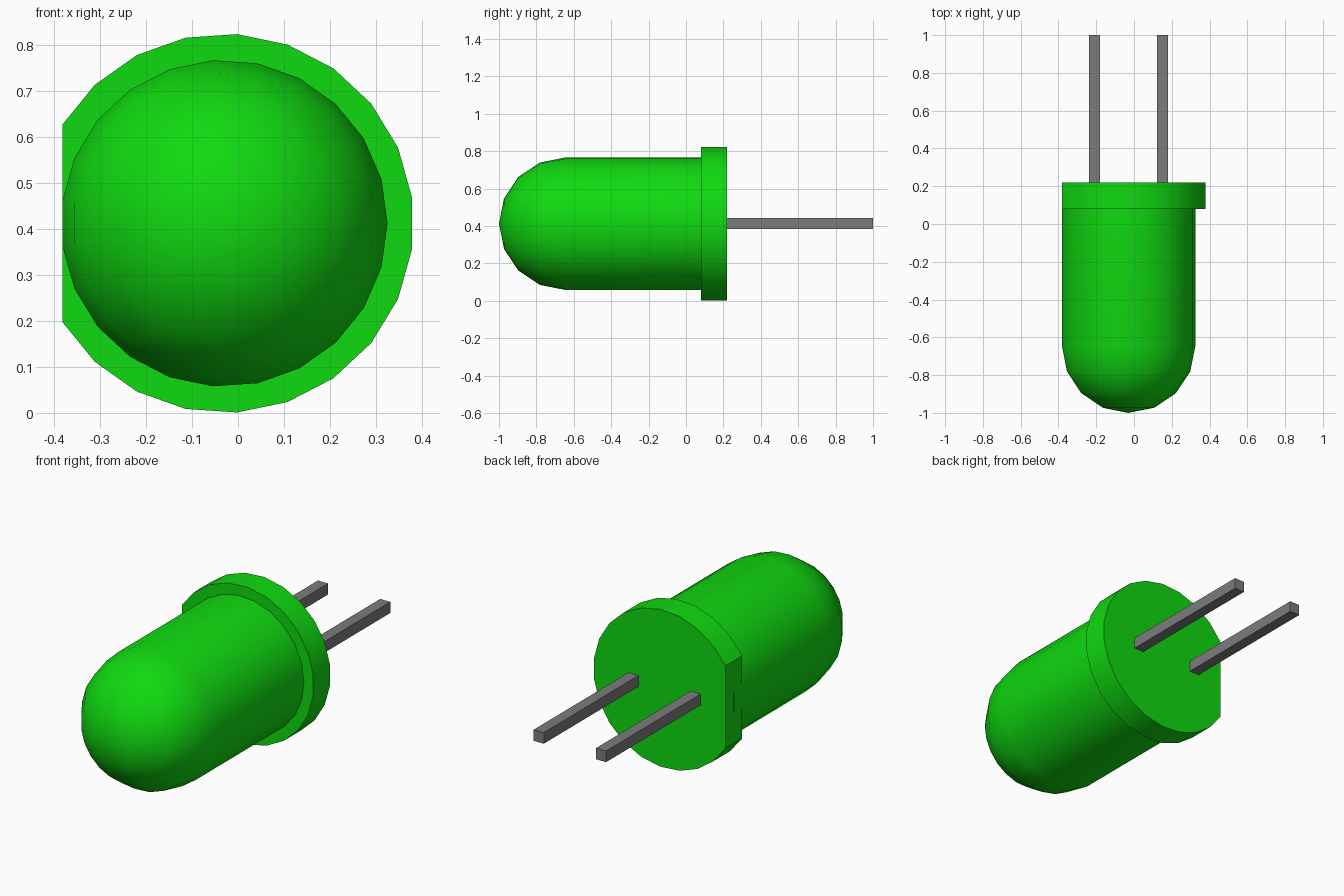
import bpy, bmesh, math

old = bpy.data.objects.get("Cube")
if old:
    bpy.data.objects.remove(old, do_unlink=True)

CX, CZ = -0.03, 0.412   # lens axis, running along y
SIDES = 23
STEP = 2 * math.pi / SIDES


def material(name, rgb):
    m = bpy.data.materials.new(name)
    m.use_nodes = True
    color = (*rgb, 1.0)
    m.diffuse_color = color
    m.node_tree.nodes["Principled BSDF"].inputs["Base Color"].default_value = color
    return m


green = material("green_plastic", (0.005, 0.70, 0.005))
grey = material("grey_metal", (0.20, 0.20, 0.20))


def finish(name, bm, mat, smooth):
    bmesh.ops.recalc_face_normals(bm, faces=bm.faces)
    mesh = bpy.data.meshes.new(name)
    bm.to_mesh(mesh)
    bm.free()
    mesh.materials.append(mat)
    ob = bpy.data.objects.new(name, mesh)
    bpy.context.collection.objects.link(ob)
    if smooth:
        bpy.ops.object.select_all(action='DESELECT')
        ob.select_set(True)
        bpy.context.view_layer.objects.active = ob
        bpy.ops.object.shade_smooth_by_angle(angle=math.radians(30))
    return ob


def lathe(profile, start):
    """Skin rings of (radius, y) around the lens axis and cap both ends."""
    bm = bmesh.new()
    rings = []
    for r, y in profile:
        if r == 0:
            rings.append([bm.verts.new((CX, y, CZ))])
        else:
            rings.append([bm.verts.new((CX + r * math.cos(start + i * STEP), y,
                                        CZ + r * math.sin(start + i * STEP)))
                          for i in range(SIDES)])
    for a, b in zip(rings, rings[1:]):
        for i in range(SIDES):
            j = (i + 1) % SIDES
            if len(b) == 1:
                bm.faces.new((a[i], a[j], b[0]))
            else:
                bm.faces.new((a[i], a[j], b[j], b[i]))
    for ring in (rings[0], rings[-1]):
        if len(ring) > 1:
            bm.faces.new(ring)
    return bm


# Lens: straight barrel closed by a round dome
R, DOME_Y = 0.355, -0.645
profile = [(R, 0.15)]
for k in range(4):
    a = math.radians(22.5 * k)
    profile.append((R * math.cos(a), DOME_Y - R * math.sin(a)))
profile.append((0, -1.0))
finish("lens_body", lathe(profile, 0), green, True)

# Base flange with one flat side on the right
bm = lathe([(0.412, 0.08), (0.412, 0.219)], STEP / 2)
cut = bmesh.ops.bisect_plane(bm, geom=bm.verts[:] + bm.edges[:] + bm.faces[:],
                             plane_co=(-0.381, 0, 0), plane_no=(-1, 0, 0),
                             clear_outer=True)
bmesh.ops.holes_fill(bm, edges=[e for e in bm.edges if e.is_boundary])
finish("base_flange", bm, green, True)

# Two square wire legs
for name, x in (("right_leg", -0.209), ("left_leg", 0.151)):
    bm = bmesh.new()
    bmesh.ops.create_cube(bm, size=1)
    bmesh.ops.scale(bm, vec=(0.058, 0.80, 0.058), verts=bm.verts)
    bmesh.ops.translate(bm, vec=(x, 0.60, 0.414), verts=bm.verts)
    finish(name, bm, grey, False)
